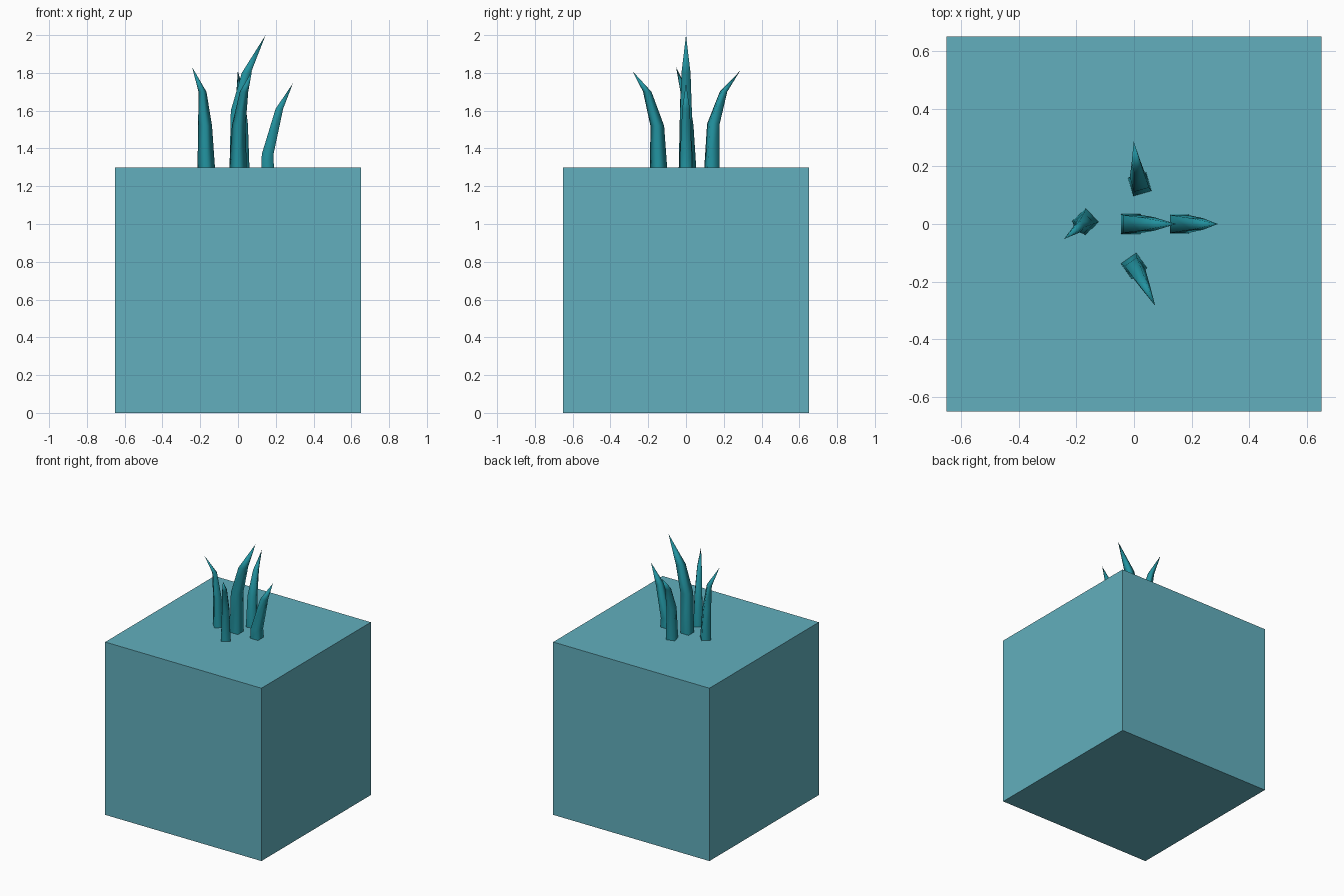
import bpy, bmesh, math
from mathutils import Vector

if "Cube" in bpy.data.objects:
    bpy.data.objects.remove(bpy.data.objects["Cube"])


def material(name, rgb):
    m = bpy.data.materials.new(name)
    m.diffuse_color = (*rgb, 1.0)
    m.use_nodes = True
    m.node_tree.nodes["Principled BSDF"].inputs["Base Color"].default_value = m.diffuse_color
    return m


BLOCK = material("pale teal", (0.122, 0.429, 0.509))
LEAF = material("deep teal", (0.016, 0.29, 0.35))


def finish(bm, name, mat):
    bmesh.ops.recalc_face_normals(bm, faces=bm.faces)
    mesh = bpy.data.meshes.new(name)
    bm.to_mesh(mesh)
    bm.free()
    mesh.materials.append(mat)
    ob = bpy.data.objects.new(name, mesh)
    bpy.context.collection.objects.link(ob)
    return ob


# Block
bm = bmesh.new()
bmesh.ops.create_cube(bm, size=1.3)
bmesh.ops.translate(bm, verts=bm.verts, vec=(0, 0, 0.65))
finish(bm, "block", BLOCK)


# Square-section blade that bends outward and tapers to a point
def blade(name, base, heading, twist, rings, tip):
    bm = bmesh.new()
    d = Vector((math.cos(math.radians(heading)), math.sin(math.radians(heading)), 0))
    root = Vector((*base, 0))
    loops = []
    for z, offset, half in rings:
        c = root + d * offset + Vector((0, 0, z))
        loop = []
        for k in range(4):
            a = math.radians(twist + 45 + 90 * k)
            r = half * math.sqrt(2)
            loop.append(bm.verts.new(c + Vector((math.cos(a), math.sin(a), 0)) * r))
        loops.append(loop)
    top = bm.verts.new(root + d * tip[1] + Vector((0, 0, tip[0])))
    bm.faces.new(loops[0])
    for lo, hi in zip(loops, loops[1:]):
        for k in range(4):
            j = (k + 1) % 4
            bm.faces.new((lo[k], lo[j], hi[j], hi[k]))
    for k in range(4):
        bm.faces.new((loops[-1][k], loops[-1][(k + 1) % 4], top))
    ob = finish(bm, name, LEAF)
    for p in ob.data.polygons:
        p.use_smooth = len(p.vertices) == 3 or abs(p.normal.z) < 0.9


# Five blades: (height, outward offset, half width) per ring
blade("centre_blade", (-0.011, 0), 0, 0,
      [(1.29, 0, 0.034), (1.6, 0.004, 0.031), (1.8, 0.055, 0.024)], (2.0, 0.157))
blade("right_blade", (0.157, 0), 0, 0,
      [(1.29, 0, 0.033), (1.37, 0.0, 0.031), (1.61, 0.062, 0.02)], (1.745, 0.134))
blade("left_blade", (-0.168, 0.008), 219, 43,
      [(1.29, 0, 0.033), (1.52, 0.008, 0.026), (1.7, 0.026, 0.015)], (1.83, 0.096))
blade("back_blade", (0.02, 0.137), 98, 16,
      [(1.29, 0, 0.033), (1.53, 0.008, 0.027), (1.7, 0.062, 0.016)], (1.81, 0.15))
blade("front_blade", (0.0, -0.145), -62, 35,
      [(1.29, 0, 0.033), (1.52, 0.008, 0.026), (1.7, 0.068, 0.016)], (1.81, 0.157))
